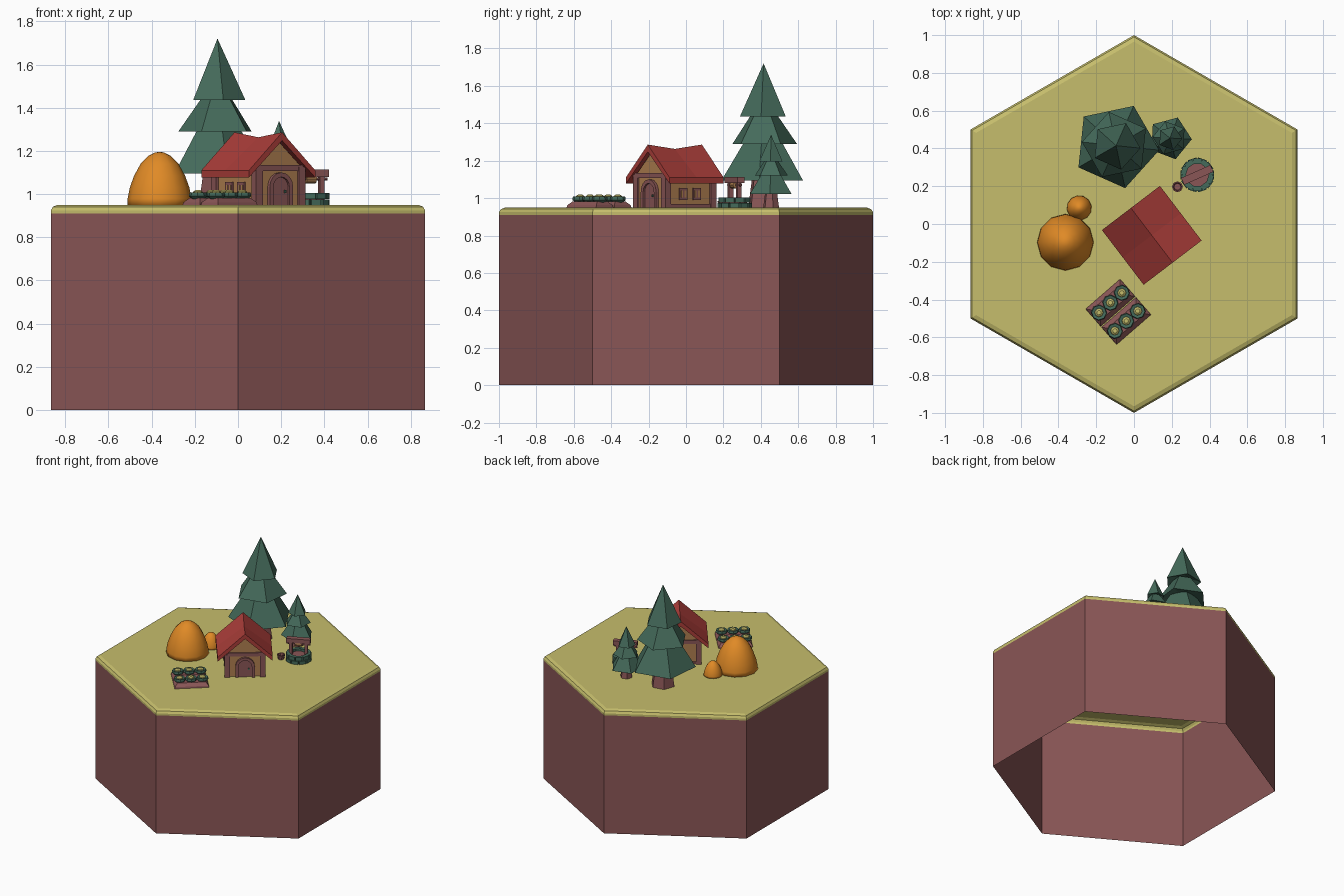
import bpy, bmesh, math
from mathutils import Matrix, Vector

if "Cube" in bpy.data.objects:
    bpy.data.objects.remove(bpy.data.objects["Cube"])

TOP = 0.95


def material(name, hexcol):
    lin = []
    for i in (0, 2, 4):
        c = int(hexcol[i:i + 2], 16) / 255
        lin.append(c / 12.92 if c < 0.04045 else ((c + 0.055) / 1.055) ** 2.4)
    m = bpy.data.materials.new(name)
    m.diffuse_color = (*lin, 1)
    m.use_nodes = True
    m.node_tree.nodes["Principled BSDF"].inputs["Base Color"].default_value = m.diffuse_color
    return m


BROWN = material("earth_brown", "8A5656")
GRASS = material("grass_yellow", "C6BE6C")
GREEN = material("pine_green", "456B5B")
RED = material("roof_red", "AA3D39")
TAN = material("plaster_tan", "B08050")
ORANGE = material("straw_orange", "E08A26")


def place(x, y, deg=0, z=0, s=1):
    return Matrix.Translation((x, y, z)) @ Matrix.Rotation(math.radians(deg), 4, 'Z') @ Matrix.Scale(s, 4)


def stack(name, rings, mat, at, caps=(True, True), smooth=False):
    """Join a list of closed point rings into a skin."""
    bm = bmesh.new()
    vs = [[bm.verts.new(p) for p in ring] for ring in rings]
    n = len(vs[0])
    for a, b in zip(vs, vs[1:]):
        for i in range(n):
            j = (i + 1) % n
            bm.faces.new((a[i], a[j], b[j], b[i]))
    if caps[0]:
        bm.faces.new(vs[0][::-1])
    if caps[1]:
        bm.faces.new(vs[-1])
    bmesh.ops.remove_doubles(bm, verts=bm.verts, dist=1e-5)
    bmesh.ops.recalc_face_normals(bm, faces=bm.faces)
    me = bpy.data.meshes.new(name)
    bm.to_mesh(me)
    bm.free()
    me.transform(at)
    me.materials.append(mat)
    for p in me.polygons:
        p.use_smooth = smooth
    ob = bpy.data.objects.new(name, me)
    bpy.context.collection.objects.link(ob)
    return ob


def lathe(name, profile, n, mat, at, rot=0, **kw):
    """Rings of n sides from (radius, z) pairs."""
    rings = [[Vector((r * math.cos(math.radians(rot) + math.tau * i / n),
                      r * math.sin(math.radians(rot) + math.tau * i / n), z))
              for i in range(n)] for r, z in profile]
    return stack(name, rings, mat, at, **kw)


def prism(name, sections, mat, at):
    """Skin through (y, [(x, z), ...]) sections."""
    return stack(name, [[(x, y, z) for x, z in pts] for y, pts in sections], mat, at)


def box(name, x, y, z, mat, at):
    pts = [(x[0], z[0]), (x[1], z[0]), (x[1], z[1]), (x[0], z[1])]
    return prism(name, [(y[0], pts), (y[1], pts)], mat, at)


# Hexagonal tile: open earth wall and rounded grass cap
lathe("earth_wall", [(1, 0), (1, 0.91)], 6, BROWN, place(0, 0), 90, caps=(False, False))
lathe("grass_cap", [(1, 0.91), (1, 0.925), (0.99, 0.941), (0.965, TOP)], 6, GRASS,
      place(0, 0), 90, caps=(False, True))

# Pine trees
for label, at in (("large", place(-0.095, 0.415, 0, TOP)),
                  ("small", place(0.19, 0.455, 3, TOP, 0.505))):
    lathe(label + "_tree_trunk", [(0.088, -0.005), (0.06, 0.2)], 6, BROWN, at, 10)
    for k, (r, r2, z, z2, rot) in enumerate(((0.23, 0.10, 0.145, 0.36, -6),
                                            (0.182, 0.07, 0.34, 0.50, 30),
                                            (0.13, 0.0, 0.485, 0.77, -6))):
        lathe(f"{label}_tree_layer_{k + 1}", [(0.05, z + 0.03), (r, z), (r2, z2)], 5, GREEN, at, rot,
              caps=(True, r2 > 0))

# Haystacks
HAY = [(0.15, -0.005), (0.148, 0.03), (0.138, 0.08), (0.118, 0.135),
       (0.088, 0.19), (0.05, 0.228), (0.022, 0.242), (0, 0.246)]
lathe("large_haystack", HAY, 12, ORANGE, place(-0.363, -0.097, 0, TOP), smooth=True, caps=(True, False))
lathe("small_haystack", HAY, 12, ORANGE, place(-0.29, 0.085, 10, TOP, 0.44), smooth=True, caps=(True, False))

# House: plaster body
H = place(0.094, -0.06, 37.3)
body = [(-0.13, 0.94), (0.13, 0.94), (0.13, 1.125), (0, 1.24), (-0.13, 1.125)]
prism("house_body", [(-0.16, body), (0.16, body)], TAN, H)


# Roof with a sagging ridge
def roof(d):
    return [(-0.193, 1.11), (0, 1.286 - d), (0.193, 1.11), (0.193, 1.077), (0, 1.248 - d), (-0.193, 1.077)]


prism("house_roof", [(-0.182, roof(0)), (0, roof(0.023)), (0.182, roof(0))], RED, H)

# Timber frame
for sx in (-1, 1):
    for sy in (-1, 1):
        box("corner_post", sorted((sx * 0.105, sx * 0.143)), sorted((sy * 0.134, sy * 0.172)),
            (0.94, 1.125), BROWN, H)
    box("side_sill_beam", sorted((sx * 0.12, sx * 0.138)), (-0.14, 0.14), (0.94, 0.968), BROWN, H)
    box("side_top_beam", sorted((sx * 0.12, sx * 0.138)), (-0.14, 0.14), (1.085, 1.115), BROWN, H)
    # Side windows with two panes
    for wy in (-0.046, 0.046):
        box("window_frame", sorted((sx * 0.125, sx * 0.138)), (wy - 0.026, wy + 0.026), (0.99, 1.055), BROWN, H)
        for py in (-0.011, 0.011):
            box("window_pane", sorted((sx * 0.13, sx * 0.14)), (wy + py - 0.006, wy + py + 0.006),
                (1.004, 1.041), TAN, H)
for sy in (-1, 1):
    box("gable_beam", (-0.135, 0.135), sorted((sy * 0.15, sy * 0.169)), (1.108, 1.135), BROWN, H)
box("rear_sill_beam", (-0.12, 0.12), (0.15, 0.168), (0.94, 0.968), BROWN, H)


# Arched door and frame
def arch(r, top):
    c = top - r
    return ([(r, 0.94)] + [(r * math.cos(math.pi * i / 8), c + r * math.sin(math.pi * i / 8))
                           for i in range(9)] + [(-r, 0.94)])


surround = arch(0.068, 1.1) + arch(0.047, 1.079)[::-1]
prism("door_frame", [(-0.177, surround), (-0.15, surround)], BROWN, H)
prism("door", [(-0.166, arch(0.05, 1.082)), (-0.15, arch(0.05, 1.082))], BROWN, H)
box("door_handle", (0.022, 0.032), (-0.174, -0.16), (1.005, 1.018), GREEN, H)

# Well: two courses of stones, posts, beam and rope drum
WX, WY = 0.335, 0.26
for course, (r, z0, z1) in enumerate(((0.077, 0.94, 0.974), (0.074, 0.977, 1.004))):
    for i in range(10):
        at = place(WX, WY, 36 * i + 18 * course)
        box("well_stone", (r - 0.016, r + 0.012), (-0.0235, 0.0235), (z0, z1), GREEN, at)
W = place(WX, WY, 24)
lathe("well_floor", [(0.066, 0.94), (0.066, 0.985)], 12, BROWN, W)
for sx in (-1, 1):
    box("well_post", (sx * 0.055 - 0.011, sx * 0.055 + 0.011), (-0.012, 0.012), (0.95, 1.09), BROWN, W)
box("well_beam", (-0.085, 0.085), (-0.02, 0.02), (1.08, 1.113), BROWN, W)
drum = W @ Matrix.Translation((0, 0, 1.07)) @ Matrix.Rotation(math.pi / 2, 4, 'Y')
lathe("rope_drum", [(0.02, -0.025), (0.02, 0.025)], 8, TAN, drum)
lathe("well_axle", [(0.007, -0.085), (0.007, 0.085)], 6, BROWN, drum)

# Bucket
lathe("bucket", [(0.02, 0.945), (0.029, 0.985), (0.022, 0.985), (0.018, 0.962)], 8, BROWN, place(0.23, 0.197))

# Vegetable bed: two mounds with six plants
G = place(-0.083, -0.465, 41)
for y in (-0.064, 0.064):
    rings = []
    for hx, hy, z in ((0.122, 0.062, 0.945), (0.118, 0.058, 0.962), (0.1, 0.036, 0.982)):
        rings.append([(-hx, y - hy, z), (hx, y - hy, z), (hx, y + hy, z), (-hx, y + hy, z)])
    stack("soil_mound", rings, BROWN, G)
    for x in (-0.08, 0, 0.08):
        at = G @ Matrix.Translation((x, y, 0))
        lathe("plant_leaves", [(0.024, 0.975), (0.042, 0.99), (0.039, 1.008), (0.022, 1.004)], 8, GREEN, at)
        lathe("plant_heart", [(0.025, 0.995), (0.022, 1.011), (0.012, 1.018)], 8, GRASS, at)
